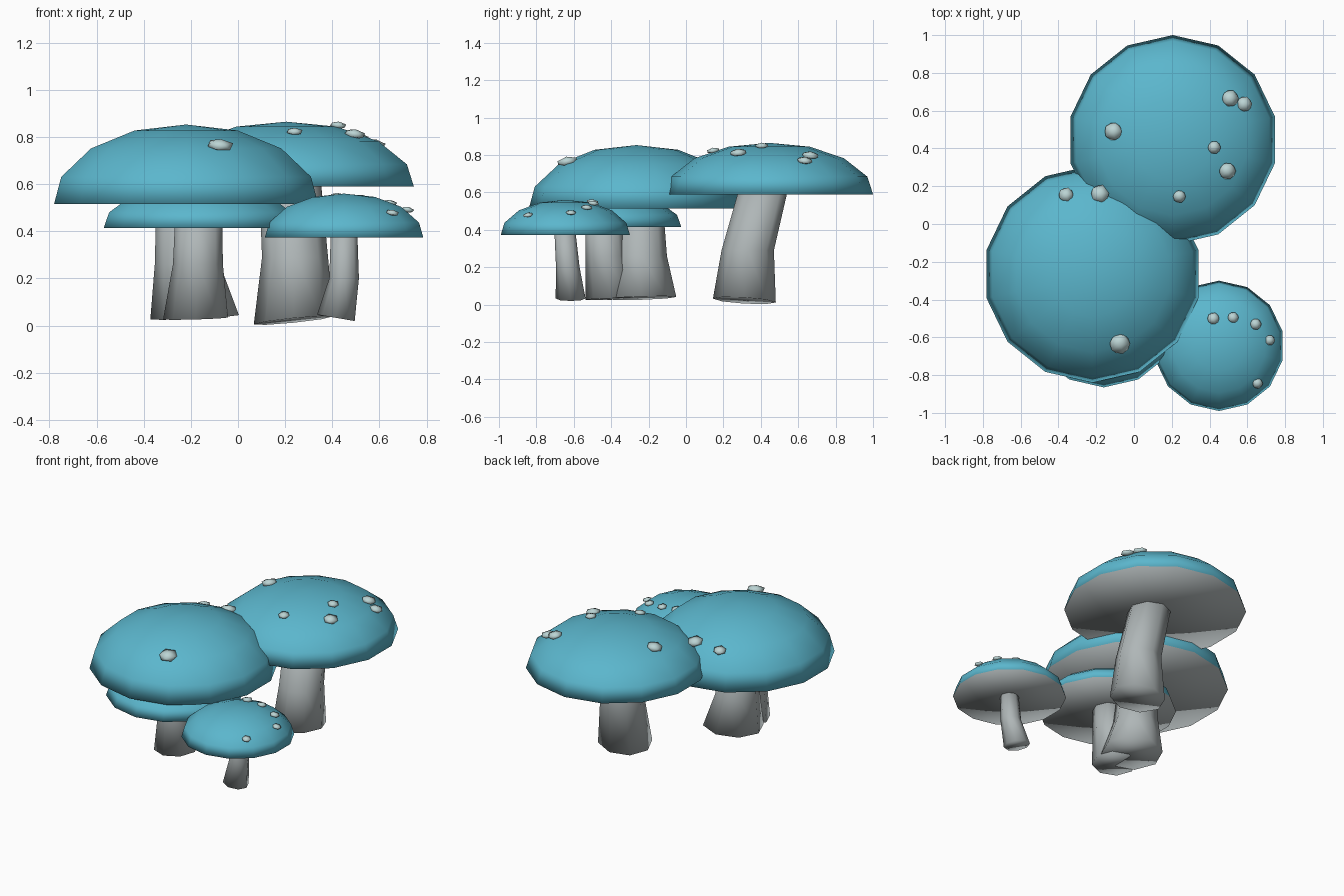
import bpy, bmesh, math
from mathutils import Vector, Matrix

cube = bpy.data.objects.get("Cube")
if cube:
    bpy.data.objects.remove(cube)


def material(name, rgb):
    m = bpy.data.materials.new(name)
    m.use_nodes = True
    colour = (*rgb, 1)
    m.diffuse_color = colour
    m.node_tree.nodes["Principled BSDF"].inputs["Base Color"].default_value = colour
    return m


teal = material("teal cap", (0.105, 0.47, 0.61))
grey = material("grey stem", (0.43, 0.47, 0.475))
pale = material("pale spot", (0.5, 0.66, 0.66))

PROFILE = [(1, 0), (0.945, 0.343), (0.72, 0.70), (0.39, 0.925), (0, 1)]


def finish(name, bm, mats):
    bmesh.ops.recalc_face_normals(bm, faces=bm.faces)
    for f in bm.faces:
        f.smooth = True
    mesh = bpy.data.meshes.new(name)
    bm.to_mesh(mesh)
    bm.free()
    for m in mats:
        mesh.materials.append(m)
    ob = bpy.data.objects.new(name, mesh)
    bpy.context.collection.objects.link(ob)
    return ob


def ring(bm, centre, radius, sides):
    return [bm.verts.new((centre[0] + radius * math.sin(i * math.tau / sides),
                          centre[1] + radius * math.cos(i * math.tau / sides),
                          centre[2])) for i in range(sides)]


def bridge(bm, a, b):
    n = len(a)
    return [bm.faces.new((a[i], a[(i + 1) % n], b[(i + 1) % n], b[i])) for i in range(n)]


def fan(bm, loop, tip):
    v = bm.verts.new(tip)
    n = len(loop)
    return [bm.faces.new((loop[i], loop[(i + 1) % n], v)) for i in range(n)]


def cap(name, x, y, z, radius, height):
    """Faceted dome with a flat grey underside."""
    bm = bmesh.new()
    rings = [ring(bm, (x, y, z + h * height), r * radius, 14) for r, h in PROFILE[:-1]]
    for a, b in zip(rings, rings[1:]):
        bridge(bm, a, b)
    fan(bm, rings[-1], (x, y, z + height))
    for f in fan(bm, rings[0], (x, y, z)):
        f.material_index = 1
    finish(name, bm, [teal, grey])


def stem(name, sections, tilt):
    """Bent stem from (x, y, z, radius) sections; tilt slopes its foot."""
    bm = bmesh.new()
    rings = [ring(bm, s[:3], s[3], 8) for s in sections]
    cx, cy = sections[0][:2]
    for v in rings[0]:
        v.co.z += (v.co.x - cx) * tilt[0] + (v.co.y - cy) * tilt[1]
    for a, b in zip(rings, rings[1:]):
        bridge(bm, a, b)
    bm.faces.new(rings[0])
    bm.faces.new(rings[-1])
    finish(name, bm, [grey])


def spot(name, dome, x, y, size):
    """Flattened pebble resting on a dome and leaning with its slope."""
    cx, cy, z, radius, height = dome
    out = Vector((x - cx, y - cy, 0))
    d = out.length / radius
    for (r0, h0), (r1, h1) in zip(PROFILE, PROFILE[1:]):
        if r1 <= d <= r0:
            t = (d - r0) / (r1 - r0)
            z += height * (h0 + t * (h1 - h0))
            break
    lean = Vector((0, 0, 1)) + out.normalized() * 0.3 * d
    turn = Vector((0, 0, 1)).rotation_difference(lean).to_matrix().to_4x4()
    bm = bmesh.new()
    bmesh.ops.create_icosphere(
        bm, subdivisions=1, radius=size,
        matrix=Matrix.Translation((x, y, z + 0.008)) @ turn @ Matrix.Diagonal((1, 1, 0.42, 1)))
    finish(name, bm, [pale])


# Each mushroom: dome (x, y, z, radius, height), stem sections, foot slope, spots
mushrooms = {
    "back": ((0.205, 0.445, 0.59, 0.555, 0.275),
             [(0.235, 0.312, 0.022, 0.168), (0.242, 0.33, 0.29, 0.14), (0.22, 0.415, 0.62, 0.131)],
             (0.1, -0.06),
             [(-0.11, 0.49, 0.052), (0.51, 0.665, 0.049), (0.585, 0.635, 0.045),
              (0.425, 0.405, 0.038), (0.495, 0.28, 0.049), (0.24, 0.145, 0.037)]),
    "large": ((-0.22, -0.265, 0.515, 0.575, 0.338),
              [(-0.184, -0.24, 0.035, 0.188), (-0.215, -0.24, 0.26, 0.138), (-0.23, -0.24, 0.55, 0.116)],
              (0.05, 0.03),
              [(-0.36, 0.155, 0.043), (-0.18, 0.16, 0.053), (-0.075, -0.635, 0.06)]),
    "hidden": ((-0.16, -0.445, 0.415, 0.42, 0.19),
               [(-0.18, -0.4, 0.03, 0.138), (-0.17, -0.43, 0.26, 0.106), (-0.167, -0.44, 0.45, 0.1)],
               (0.03, 0.03),
               [(0.16, -0.37, 0.03)]),
    "small": ((0.45, -0.645, 0.373, 0.345, 0.187),
              [(0.415, -0.617, 0.033, 0.08), (0.45, -0.632, 0.2, 0.063), (0.45, -0.648, 0.4, 0.056)],
              (-0.17, 0),
              [(0.42, -0.5, 0.035), (0.525, -0.495, 0.032), (0.645, -0.53, 0.033),
               (0.72, -0.615, 0.03), (0.655, -0.845, 0.03)]),
}

for name, (dome, sections, tilt, spots) in mushrooms.items():
    cap(name + "_cap", *dome)
    stem(name + "_stem", sections, tilt)
    for i, s in enumerate(spots):
        spot(f"{name}_spot_{i + 1}", dome, *s)
